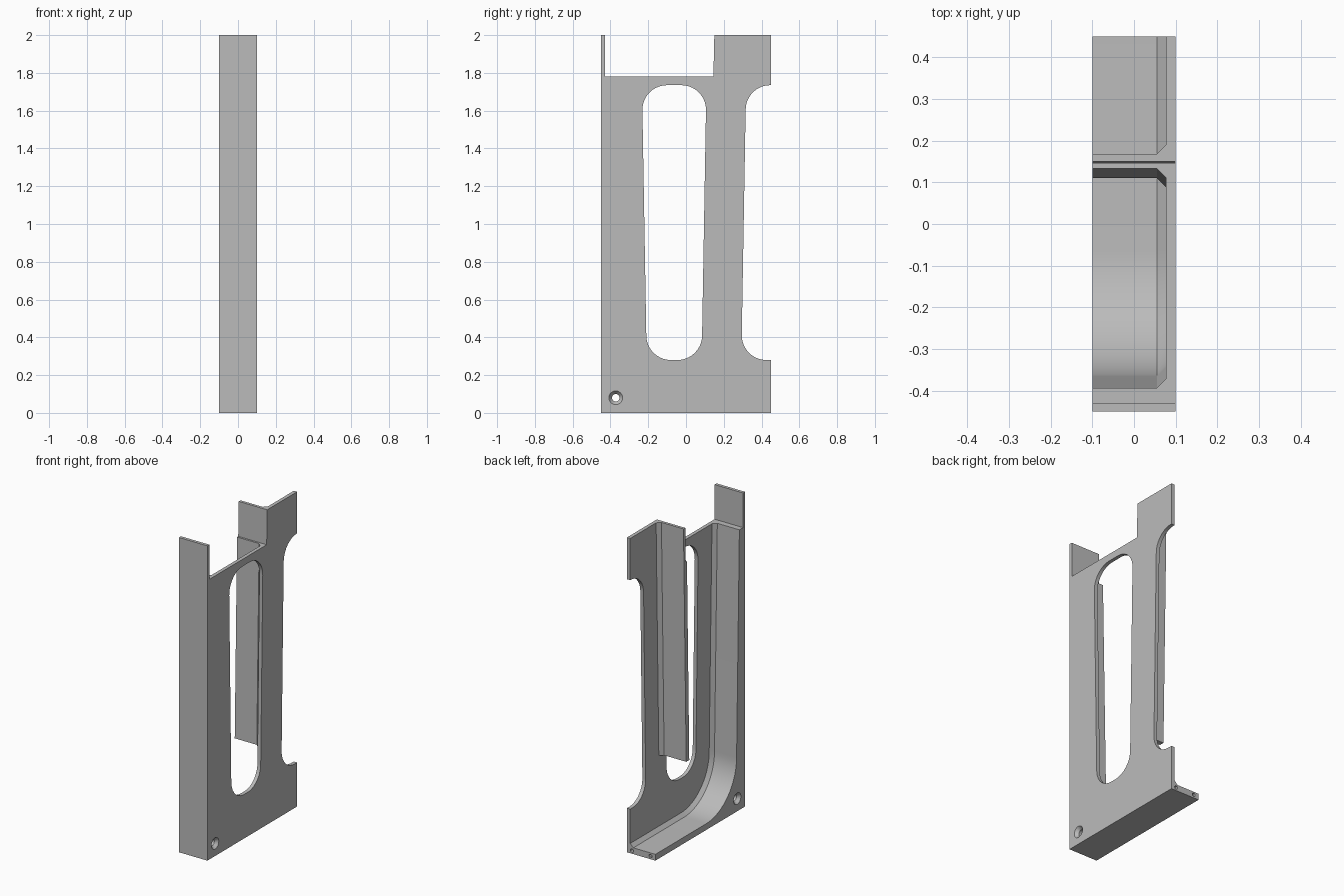
import bpy, bmesh, math
from mathutils import Vector

cube = bpy.data.objects.get("Cube")
if cube:
    bpy.data.objects.remove(cube)

grey = bpy.data.materials.new("plain grey")
grey.use_nodes = True
grey.diffuse_color = (0.5, 0.5, 0.5, 1)
grey.node_tree.nodes["Principled BSDF"].inputs["Base Color"].default_value = (0.5, 0.5, 0.5, 1)


def loft(name, sections):
    """Solid through matching (y, z) outlines placed at successive x."""
    bm = bmesh.new()
    rings = [[bm.verts.new((x, y, z)) for y, z in pts] for x, pts in sections]
    for a, b in zip(rings, rings[1:]):
        for i in range(len(a)):
            j = (i + 1) % len(a)
            bm.faces.new((a[i], a[j], b[j], b[i]))
    bm.faces.new(rings[0])
    bm.faces.new(rings[-1])
    bmesh.ops.recalc_face_normals(bm, faces=bm.faces)
    mesh = bpy.data.meshes.new(name)
    bm.to_mesh(mesh)
    bm.free()
    mesh.materials.append(grey)
    ob = bpy.data.objects.new(name, mesh)
    bpy.context.collection.objects.link(ob)
    return ob


def arc(cy, cz, r, start, end, n):
    angles = [math.radians(start + (end - start) * i / n) for i in range(n + 1)]
    return [(cy + r * math.cos(a), cz + r * math.sin(a)) for a in angles]


def rounded(points, steps=10):
    """Outline from (y, z, radius) corners, rounding those with a radius."""
    out = []
    for i, (y, z, r) in enumerate(points):
        p = Vector((y, z))
        if not r:
            out.append((y, z))
            continue
        u = (Vector(points[i - 1][:2]) - p).normalized()
        v = (Vector(points[(i + 1) % len(points)][:2]) - p).normalized()
        half = u.angle(v) / 2
        centre = p + (u + v).normalized() * r / math.sin(half)
        a = p + u * r / math.tan(half) - centre
        b = p + v * r / math.tan(half) - centre
        total = a.angle(b)
        for k in range(steps + 1):
            t = k / steps
            q = centre + (a * math.sin((1 - t) * total) + b * math.sin(t * total)) / math.sin(total)
            out.append(tuple(q))
    return out


def select_only(ob):
    bpy.ops.object.select_all(action="DESELECT")
    ob.select_set(True)
    bpy.context.view_layer.objects.active = ob


def cut(ob, cutter):
    mod = ob.modifiers.new("cut", "BOOLEAN")
    mod.operation = "DIFFERENCE"
    mod.solver = "EXACT"
    mod.object = cutter
    select_only(ob)
    bpy.ops.object.modifier_apply(modifier=mod.name)


HALF, INNER, CHAMFER = 0.1, 0.077, 0.022
STEP = 1.78  # height of the stepped ledge

# Side panel with the notched back edge and stepped top
panel = loft("side_panel", [(x, rounded([
    (-0.45, 0, 0), (0.45, 0, 0), (0.45, 0.28, 0), (0.293, 0.28, 0.13),
    (0.318, 1.735, 0.13), (0.45, 1.735, 0), (0.45, 2, 0), (0.15, 2, 0),
    (0.145, STEP, 0), (-0.43, STEP, 0), (-0.43, 2, 0), (-0.45, 2, 0)]))
    for x in (INNER, HALF)])

# Long rounded slot
slot = loft("slot_cutter", [(x, rounded([
    (-0.208, 0.28, 0.13), (0.083, 0.28, 0.13),
    (0.108, 1.735, 0.13), (-0.233, 1.735, 0.13)])) for x in (0.05, 0.15)])
cut(panel, slot)


# Front wall and floor joined by a large curve, chamfered into the panel
def wall_outline(d):
    curve = arc(-0.06, 0.345, 0.305 - d, 270, 180, 20)
    return ([(-0.45, 0), (0.45, 0), (0.45, 0.04 + d)] + curve +
            [(-0.393 + d, STEP), (-0.43, STEP), (-0.43, 2), (-0.45, 2)])


SECTIONS = ((-HALF, 0), (INNER - CHAMFER, 0), (INNER, CHAMFER))
wall = loft("front_wall_and_floor", [(x, wall_outline(d)) for x, d in SECTIONS])

# Hanging rib, stepped near the top and chamfered into the panel
rib = loft("inner_rib", [(x, [
    (0.11 - d, 0.51), (0.141 + d, 0.51), (0.168 + d, 2), (0.15, 2),
    (0.145, STEP), (0.133 - d, STEP)]) for x, d in SECTIONS])

# Countersunk hole through the lower front corner
hole = loft("corner_hole_cutter", [(x, arc(-0.372, 0.08, r, 0, 345, 23)) for x, r in (
    (-0.102, 0.038), (-0.08, 0.02), (0.08, 0.02), (0.102, 0.038))])
cut(panel, hole)
cut(wall, hole)

# Small pin holes in the back end of the floor
pins = []
for x in (-0.065, 0.065):
    bpy.ops.mesh.primitive_cylinder_add(vertices=12, radius=0.011, depth=0.16,
                                        location=(x, 0.45, 0.02),
                                        rotation=(math.pi / 2, 0, 0))
    pin = bpy.context.object
    pin.name = "pin_hole_cutter"
    pin.data.materials.append(grey)
    cut(wall, pin)
    pins.append(pin)

for cutter in [slot, hole] + pins:
    bpy.data.objects.remove(cutter)

for ob in (panel, wall, rib):
    select_only(ob)
    bpy.ops.object.shade_smooth_by_angle(angle=math.radians(30))
